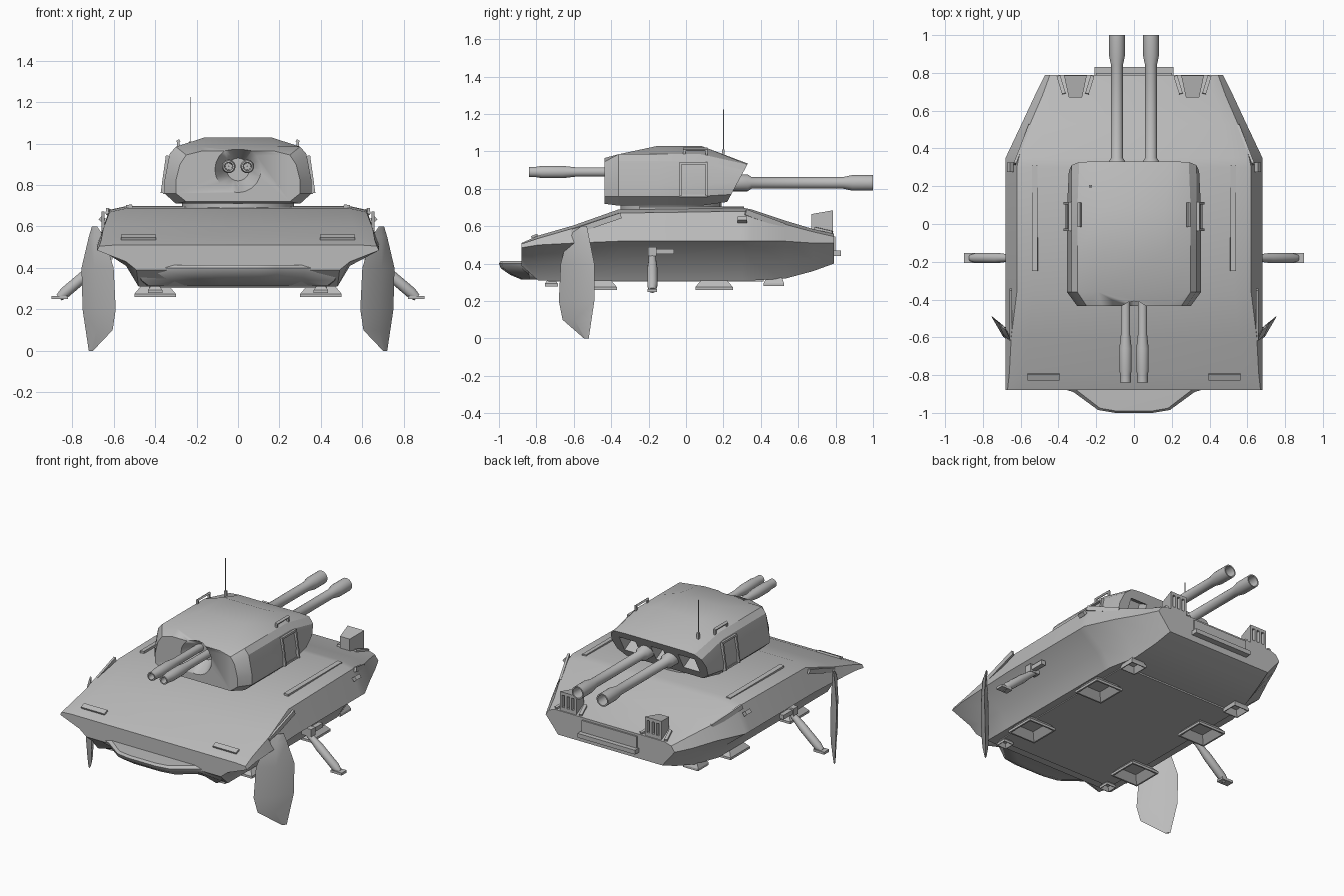
import bpy, bmesh
from math import sin, cos, pi, radians
from mathutils import Matrix, Vector, Euler

if "Cube" in bpy.data.objects:
    bpy.data.objects.remove(bpy.data.objects["Cube"])

grey = bpy.data.materials.new("plain grey")
grey.use_nodes = True
grey.diffuse_color = (0.5, 0.5, 0.5, 1)
grey.node_tree.nodes["Principled BSDF"].inputs["Base Color"].default_value = (0.5, 0.5, 0.5, 1)


def finish(name, bm, smooth=30):
    bmesh.ops.recalc_face_normals(bm, faces=bm.faces)
    mesh = bpy.data.meshes.new(name)
    bm.to_mesh(mesh)
    bm.free()
    mesh.materials.append(grey)
    ob = bpy.data.objects.new(name, mesh)
    bpy.context.collection.objects.link(ob)
    bpy.ops.object.select_all(action='DESELECT')
    ob.select_set(True)
    bpy.context.view_layer.objects.active = ob
    if smooth:
        bpy.ops.object.shade_smooth_by_angle(angle=radians(smooth))
    return ob


def loft(name, rings, smooth=30, closed=False):
    """Skin a list of equal rings; cap the ends, or join last to first."""
    bm = bmesh.new()
    rows = [[bm.verts.new(p) for p in ring] for ring in rings]
    n = len(rows[0])
    pairs = list(zip(rows, rows[1:]))
    if closed:
        pairs.append((rows[-1], rows[0]))
    else:
        bm.faces.new(rows[0])
        bm.faces.new(rows[-1])
    for a, b in pairs:
        for i in range(n):
            j = (i + 1) % n
            bm.faces.new((a[i], a[j], b[j], b[i]))
    return finish(name, bm, smooth)


def mirrored(half, y):
    """Full section from its right half; y may depend on height."""
    pts = half + [(-x, z) for x, z in reversed(half)]
    return [(x, y(z) if callable(y) else y, z) for x, z in pts]


def box(name, centre, size, rot=(0, 0, 0), taper=1.0):
    """Box whose upper side is scaled by taper."""
    bm = bmesh.new()
    bmesh.ops.create_cube(bm, size=1)
    turn = Euler(rot).to_matrix()
    for v in bm.verts:
        k = taper if v.co.z > 0 else 1
        v.co = turn @ Vector((v.co.x * size[0] * k, v.co.y * size[1] * k, v.co.z * size[2])) + Vector(centre)
    return finish(name, bm, 0)


def lathe(name, profile, place, n=20):
    """Closed radius/length profile spun about the y axis."""
    rings = [[place @ Vector((r * cos(2 * pi * i / n), y, r * sin(2 * pi * i / n))) for i in range(n)]
             for r, y in profile]
    return loft(name, rings, 35, True)


def carve(target, cutter):
    cutter.hide_render = True
    mod = target.modifiers.new("cut", 'BOOLEAN')
    mod.operation, mod.solver, mod.object = 'DIFFERENCE', 'EXACT', cutter
    bpy.context.view_layer.objects.active = target
    bpy.ops.object.modifier_apply(modifier=mod.name)
    bpy.data.objects.remove(cutter)


# Hull: y, deck height, deck half width, shoulder, waist, chine, keel
hull_rows = [
    (-0.88, .51, .60, (.67, .505), (.68, .485), (.54, .43), (.49, .39)),
    (-0.79, .55, .58, (.66, .535), (.68, .50), (.54, .41), (.48, .31)),
    (-0.60, .605, .56, (.65, .59), (.68, .51), (.54, .41), (.48, .31)),
    (-0.36, .69, .53, (.62, .67), (.68, .52), (.54, .41), (.48, .31)),
    (0.30, .70, .53, (.62, .68), (.68, .52), (.54, .41), (.48, .31)),
    (0.35, .69, .52, (.61, .67), (.68, .52), (.54, .41), (.48, .31)),
    (0.53, .63, .47, (.55, .61), (.595, .52), (.49, .41), (.43, .32)),
    (0.68, .585, .43, (.485, .57), (.525, .51), (.45, .42), (.40, .36)),
    (0.79, .56, .40, (.445, .545), (.47, .51), (.42, .45), (.38, .40)),
]
loft("hull", [mirrored([(xt, zt), *rest], y) for y, zt, xt, *rest in hull_rows], 32)

# Prow: wide scoop below the front lip
plan = [(.50, -.72), (.48, -.84), (.32, -.89), (.19, -.985), (.10, -1.0)]


def prow_ring(z, grow, back):
    half = [(x * grow, y + back * (i > 1)) for i, (x, y) in enumerate(plan)]
    return [(x, y, z) for x, y in half] + [(-x, y, z) for x, y in reversed(half)]


loft("prow", [prow_ring(.315, .90, .12), prow_ring(.34, .97, .06), prow_ring(.375, 1, .01),
              prow_ring(.40, 1, 0), prow_ring(.415, .95, .01)], 40)

# Turret: rows share the hull's layout, with a leaning rear face
body = [(.30, .985), (.33, .95), (.355, .82), (.355, .76), (.30, .71)]
turret = loft("turret", [
    mirrored([(.17, .965), (.25, .945), (.28, .90), (.30, .82), (.30, .76), (.25, .72)], -0.435),
    mirrored([(.19, .985), *body], -0.36),
    mirrored([(.16, 1.03), *body], -0.15),
    mirrored([(.16, 1.03), *body], 0.08),
    mirrored([(.22, .935), (.29, .93), (.33, .90), (.345, .84), (.33, .77), (.28, .73)],
             lambda z: .22 + (z - .73) * .54)], 25)
carve(turret, lathe("gun_recess_cutter", [(.001, -.33), (.055, -.33), (.125, -.46), (.001, -.46)],
                    Matrix.Translation((0, 0, .875))))
for x, w in ((-.215, .12), (0, .09), (.215, .12)):
    carve(turret, box("pocket_cutter", (x, .27, .835), (w, .14, .12), (radians(-28), 0, 0)))
loft("turret_ring", [[(.27 * cos(a * pi / 12), -.08 + .27 * sin(a * pi / 12), z) for a in range(24)]
                     for z in (.68, .73)])

# Antenna with its base
box("antenna", (-.23, .2, 1.08), (.004, .004, .29))
box("antenna_base", (-.23, .2, .985), (.014, .014, .05))

front_gun = [(.025, -.30), (.025, -.59), (.033, -.66), (.033, -.77), (.028, -.80), (.028, -.84),
             (.020, -.84), (.016, -.70), (.001, -.70), (.001, -.30)]
rear_gun = [(.045, .23), (.045, .33), (.031, .35), (.031, .84), (.042, .89), (.042, 1.0),
            (.034, 1.0), (.028, .86), (.001, .86), (.001, .23)]

for side, s in (("left", 1), ("right", -1)):
    # Guns
    lathe(f"{side}_front_gun", front_gun, Matrix.Translation((s * .045, 0, .89)))
    lathe(f"{side}_rear_gun", rear_gun, Matrix.Translation((s * .09, 0, .832)))

    # Turret hatch frame, hatch and roof handle
    for y, z, dy, dz in ((-.03, .85, .012, .18), (.11, .85, .012, .18), (.04, .936, .15, .012), (.04, .762, .15, .012)):
        box(f"{side}_hatch_frame", (s * (.352 if z < .9 else .34), y, z), (.018, dy, dz),
            (0, -s * radians(8), 0))
    box(f"{side}_roof_handle", (s * .288, .05, 1.012), (.016, .13, .012), (0, s * .6, 0))
    for y in (-.01, .11):
        box(f"{side}_handle_post", (s * .288, y, .99), (.012, .012, .05))

    # Canted fin, lens-shaped in section
    fin = []
    for z, fx, fy, rx, ry, t in ((0, .70, -.545, .72, -.52, .004), (.10, .605, -.66, .735, -.505, .012),
                                 (.20, .59, -.68, .75, -.49, .016), (.40, .60, -.67, .755, -.49, .016),
                                 (.55, .645, -.63, .72, -.52, .010), (.60, .68, -.56, .705, -.53, .004)):
        mx, my = (fx + rx) / 2, (fy + ry) / 2
        fin.append([(s * fx, fy, z), (s * (mx + t), my - t, z), (s * rx, ry, z), (s * (mx - t), my + t, z)])
    loft(f"{side}_fin", fin, 30)

    # Folding strut with foot and hinge arm
    leg = Vector((.86 - .60, 0, .26 - .48))
    spin = leg.to_track_quat('Y', 'Z').to_matrix().to_4x4()
    flip = Matrix.Diagonal((s, 1, 1, 1))
    lathe(f"{side}_strut", [(.001, 0), (.019, 0), (.021, .10), (.027, .16), (.027, .31), (.018, .345), (.001, .345)],
          flip @ Matrix.Translation((.60, -.18, .48)) @ spin, 12)
    box(f"{side}_strut_foot", (s * .86, -.18, .257), (.08, .052, .016))
    box(f"{side}_hinge_arm", (s * .65, -.13, .465), (.03, .13, .028))
    box(f"{side}_hinge_block", (s * .64, -.18, .465), (.07, .045, .05))

    # Hover nozzles: flared square cups, open below
    for y, w, z, d in ((-.72, .035, .278, .03), (-.47, .10, .26, .05), (.15, .10, .26, .05), (.47, .055, .28, .05)):
        rings = [[(s * .40 + k * w * a, y + k * w * b, h) for a, b in ((1, 1), (-1, 1), (-1, -1), (1, -1))]
                 for k, h in ((.65, z + d + .02), (.70, z + d), (1, z + .015), (1, z), (.9, z), (.5, z + d * .8))]
        loft(f"{side}_nozzle", rings, 0)

    # Rear grille housings with slats
    rings = [[(s * .31 + a * w, y, h) for a, h in ((-1, low), (1, low), (1, high), (-1, high))]
             for y, w, low, high in ((.67, .035, .57, .665), (.785, .06, .54, .685))]
    housing = loft(f"{side}_grille_housing", rings, 0)
    for dx in (-.035, 0, .035):
        carve(housing, box("slot_cutter", (s * .31 + dx, .78, .625), (.018, .07, .08)))
    for dx in (-.075, .075):
        box(f"{side}_housing_cheek", (s * .31 + dx, .735, .57), (.02, .10, .03), (-.22, 0, -dx * 4))

    # Deck rails, headlight slits, shoulder strips and tie-down
    box(f"{side}_deck_rail", (s * .525, .03, .698), (.03, .56, .014), (0, s * .1, 0))
    box(f"{side}_headlight", (s * .48, -.81, .548), (.17, .035, .012), (.4, 0, 0))
    box(f"{side}_front_strip", (s * .652, -.48, .612), (.014, .28, .03), (.33, 0, 0))
    box(f"{side}_rear_strip", (s * .592, .42, .638), (.014, .23, .03), (-.33, 0, s * .37))
    box(f"{side}_tie_down", (s * .655, .30, .635), (.025, .05, .025), (0, s * .9, 0))

# Tail plate between the housings and rear bumper
box("tail_plate", (0, .795, .455), (.42, .07, .028))
box("tail_panel", (0, .785, .50), (.40, .03, .09))
box("keel_plate", (0, -.16, .31), (.86, 1.15, .012))
